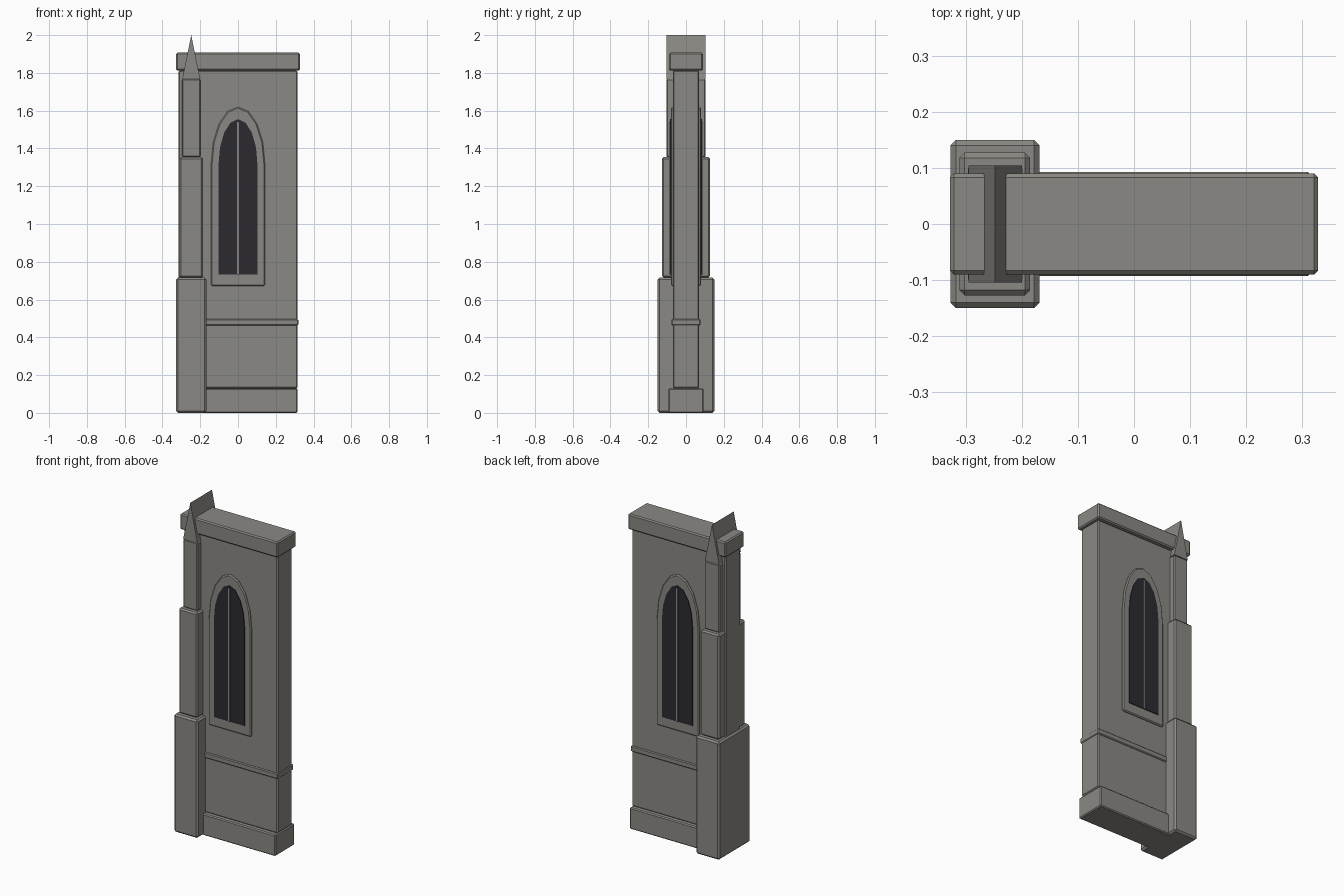
import bpy, bmesh, math

if "Cube" in bpy.data.objects:
    bpy.data.objects.remove(bpy.data.objects["Cube"])


def material(name, colour):
    m = bpy.data.materials.new(name)
    m.diffuse_color = (*colour, 1)
    m.use_nodes = True
    m.node_tree.nodes["Principled BSDF"].inputs["Base Color"].default_value = m.diffuse_color
    return m


stone = material("stone", (0.26, 0.25, 0.23))
glass = material("dark_glass", (0.025, 0.023, 0.03))


def extrude_profile(name, pts, half_depth, bevel=0.0, mat=stone):
    """Extrude an x-z outline symmetrically along y, with chamfered edges."""
    bm = bmesh.new()
    face = bm.faces.new([bm.verts.new((x, -half_depth, z)) for x, z in pts])
    ext = bmesh.ops.extrude_face_region(bm, geom=[face])
    verts = [v for v in ext["geom"] if isinstance(v, bmesh.types.BMVert)]
    bmesh.ops.translate(bm, verts=verts, vec=(0, 2 * half_depth, 0))
    bmesh.ops.recalc_face_normals(bm, faces=bm.faces[:])
    me = bpy.data.meshes.new(name)
    bm.to_mesh(me)
    bm.free()
    me.materials.append(mat)
    ob = bpy.data.objects.new(name, me)
    bpy.context.collection.objects.link(ob)
    if bevel:
        mod = ob.modifiers.new("chamfer", "BEVEL")
        mod.width, mod.segments = bevel, 1
        mod.limit_method, mod.angle_limit = "ANGLE", math.radians(40)
    return ob


def block(name, x0, x1, half_depth, z0, z1, bevel):
    return extrude_profile(name, [(x0, z0), (x1, z0), (x1, z1), (x0, z1)], half_depth, bevel)


def arch(half_width, sill, spring, rise, n=8):
    pts = [(-half_width, sill), (half_width, sill)]
    for i in range(n + 1):
        a = math.pi * i / n
        pts.append((half_width * math.cos(a), spring + rise * math.sin(a)))
    return pts


# Wall panel with plinth, string course and coping
block("wall", -0.315, 0.315, 0.07, 0.13, 1.813, 0.006)
block("plinth", -0.315, 0.315, 0.093, 0.0, 0.13, 0.006)
block("string_course", -0.319, 0.319, 0.077, 0.463, 0.497, 0.005)
block("coping", -0.328, 0.328, 0.09, 1.813, 1.907, 0.007)

# Stepped buttress
block("buttress_lower", -0.327, -0.168, 0.15, 0.0, 0.716, 0.01)
block("buttress_middle", -0.311, -0.185, 0.127, 0.716, 1.354, 0.009)
block("buttress_upper", -0.296, -0.199, 0.104, 1.354, 1.768, 0.006)
extrude_profile("buttress_gable", [(-0.295, 1.768), (-0.2, 1.768), (-0.2475, 2.0)], 0.104)

# Arched window visible on both faces
extrude_profile("window_surround", arch(0.143, 0.672, 1.315, 0.305), 0.08, 0.006)
extrude_profile("window_glass", arch(0.103, 0.732, 1.315, 0.24), 0.085, mat=glass)
block("window_mullion", -0.005, 0.005, 0.089, 0.732, 1.54, 0.0)
